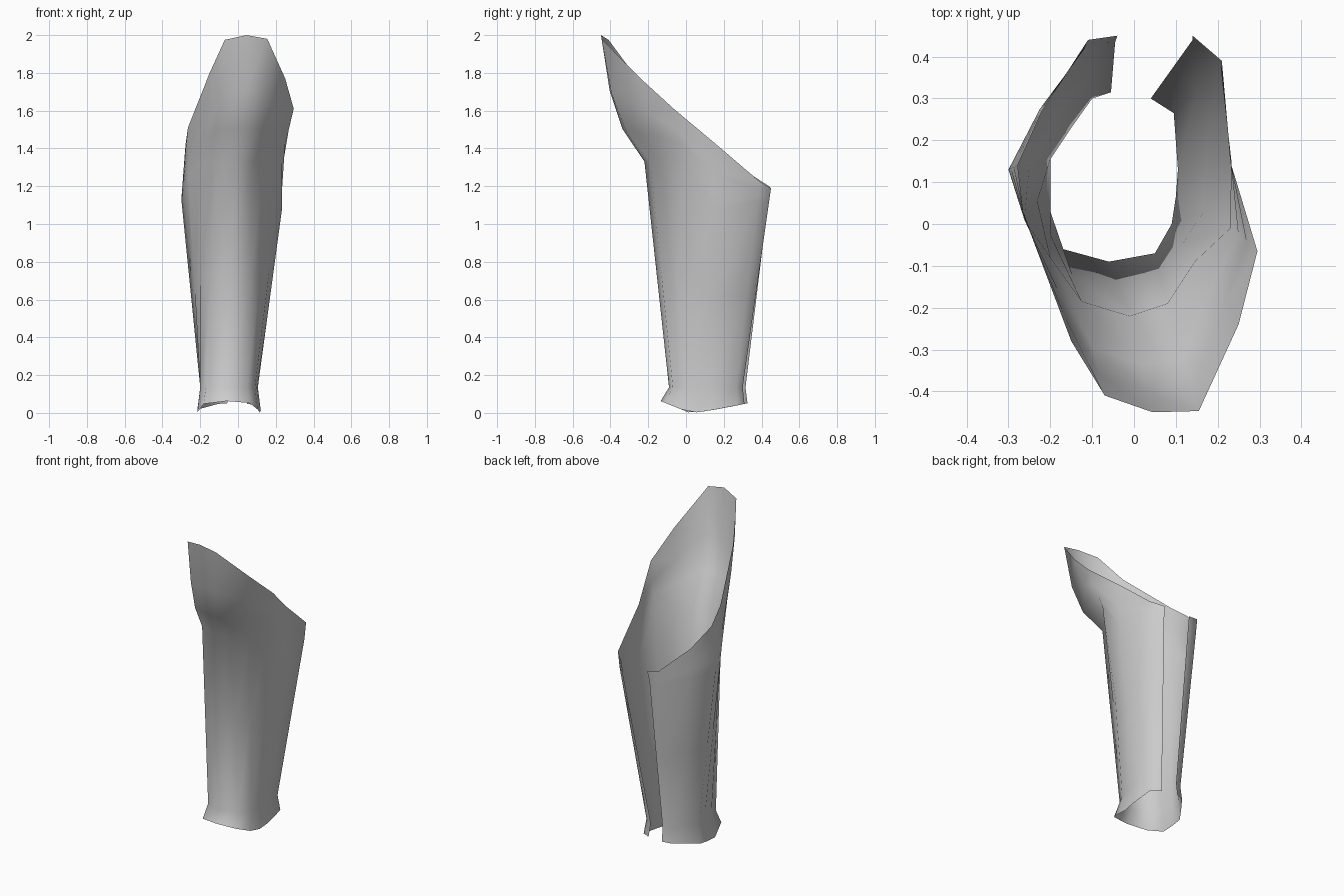
import bpy, bmesh
from mathutils import Vector

# Columns run from the back left edge, round the front, to the back right edge
ankle = [(-.055, .315), (-.10, .30), (-.15, .23), (-.20, .155), (-.20, .10),
         (-.20, .03), (-.17, -.06), (-.06, -.09), (.05, -.07), (.09, 0),
         (.10, .065), (.105, .13), (.095, .265), (.04, .30)]
crease = [(-.045, .435, 1.12), (-.11, .43, 1.12), (-.225, .275, 1.13),
          (-.30, .13, 1.13), (-.262, .01, 1.25), (-.20, -.08, 1.33),
          (-.125, -.185, 1.33), (-.01, -.22, 1.33), (.08, -.19, 1.33),
          (.145, -.09, 1.35), (.23, -.01, 1.36), (.233, .15, 1.08),
          (.205, .38, 1.12), (.14, .44, 1.12)]
top = [(-.04, .45, 1.19), (-.11, .44, 1.20), (-.22, .27, 1.31),
       (-.278, .14, 1.42), (-.265, .03, 1.51), (-.15, -.28, 1.80),
       (-.07, -.41, 1.975), (.045, -.45, 2.0), (.155, -.447, 1.98),
       (.25, -.24, 1.77), (.295, -.065, 1.61), (.23, .15, 1.43),
       (.21, .39, 1.225), (.14, .45, 1.19)]


def flare(x, y):
    """Bottom rim point, pushed outward below the ankle."""
    sy = 1.22 if y < .11 else 1.05
    x, y = -.05 + (x + .05) * 1.1, .11 + (y - .11) * sy
    z = .065 * (.02 - y) / .16 if y < .02 else .05 * ((y - .02) / .3) ** 1.3
    return Vector((x, y, z))


def column(a, c, t):
    """One vertical strip of points: rim, ankle, shin, crease, knee, top."""
    ank, c, t = Vector((*a, .135)), Vector(c), Vector(t)
    pts = [flare(*a), ank, ank.lerp(c, .5), c]
    bulge = min(1, max(0, -t.y / .45))
    for u, extra in ((.26, .25), (.56, .24)):
        p = c.lerp(t, u + extra * bulge)
        p.z = c.z + (t.z - c.z) * u
        pts.append(p)
    return pts + [t]


# Open-backed shin guard sheet
bm = bmesh.new()
cols = [[bm.verts.new(p) for p in column(*k)] for k in zip(ankle, crease, top)]
for l, r in zip(cols, cols[1:]):
    for j in range(len(l) - 1):
        bm.faces.new((l[j], r[j], r[j + 1], l[j + 1]))
for f in bm.faces:
    f.smooth = True
mesh = bpy.data.meshes.new("shin_guard")
bm.to_mesh(mesh)
bm.free()
guard = bpy.data.objects.new("shin_guard", mesh)
bpy.context.collection.objects.link(guard)
